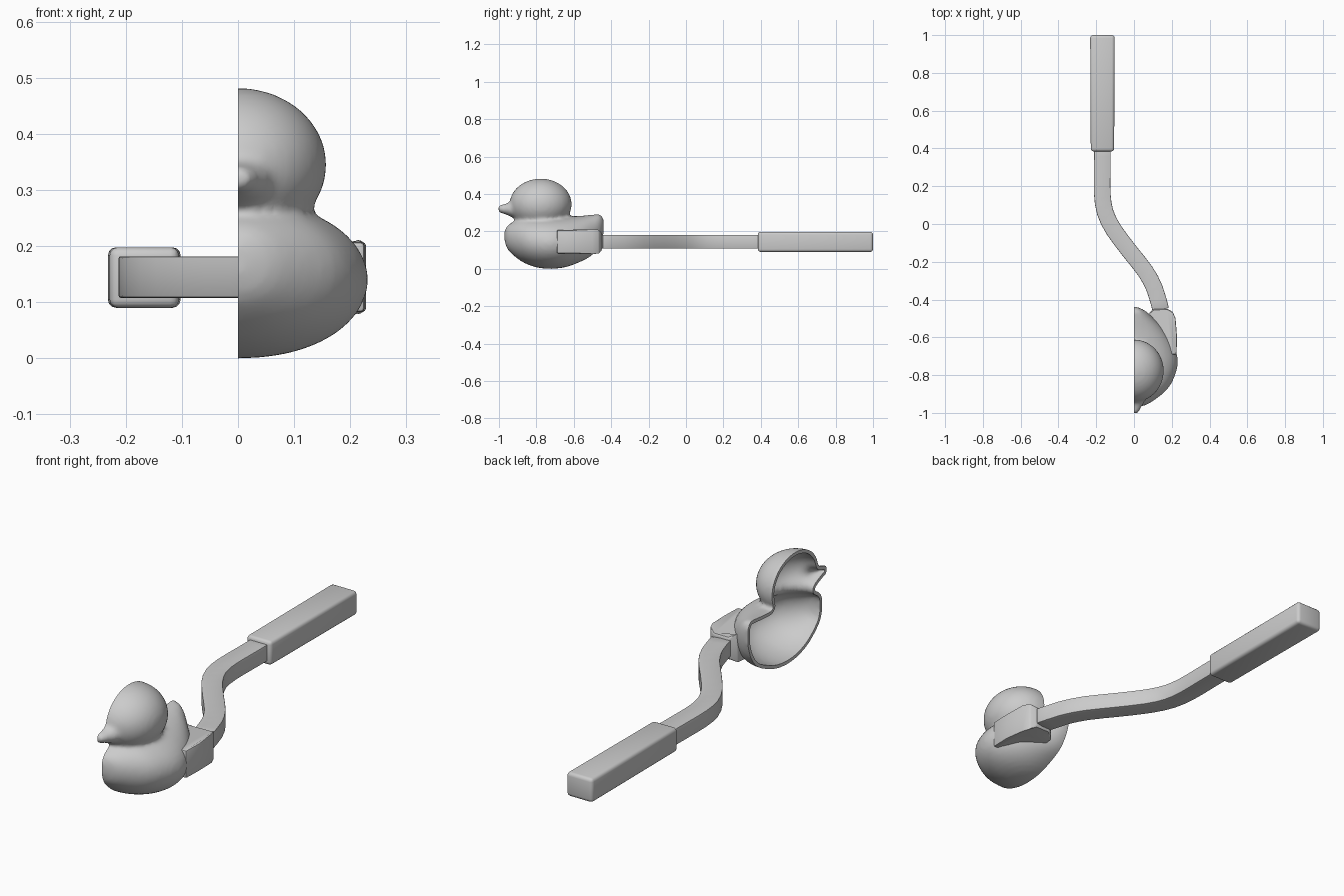
import bpy, bmesh
from math import sin, cos, pi, copysign
from mathutils import Vector, Matrix

if "Cube" in bpy.data.objects:
    bpy.data.objects.remove(bpy.data.objects["Cube"])

grey = bpy.data.materials.new("plain grey")
grey.use_nodes = True
grey.diffuse_color = (0.6, 0.6, 0.6, 1)
grey.node_tree.nodes["Principled BSDF"].inputs["Base Color"].default_value = (0.6, 0.6, 0.6, 1)


def make_object(name, bm):
    bmesh.ops.recalc_face_normals(bm, faces=bm.faces)
    mesh = bpy.data.meshes.new(name)
    bm.to_mesh(mesh)
    bm.free()
    mesh.materials.append(grey)
    obj = bpy.data.objects.new(name, mesh)
    bpy.context.collection.objects.link(obj)
    return obj


def add_modifier(obj, kind, **settings):
    mod = obj.modifiers.new(kind.title(), kind)
    for key, value in settings.items():
        setattr(mod, key, value)


def apply_all(obj):
    graph = bpy.context.evaluated_depsgraph_get()
    graph.update()
    obj.data = bpy.data.meshes.new_from_object(obj.evaluated_get(graph))
    obj.modifiers.clear()


def shade(obj, degrees):
    bpy.ops.object.select_all(action="DESELECT")
    obj.select_set(True)
    bpy.context.view_layer.objects.active = obj
    bpy.ops.object.shade_smooth_by_angle(angle=degrees * pi / 180)


def skin(bm, rings):
    """Join matching rings of points into a closed tube."""
    rings = [[bm.verts.new(p) for p in ring] for ring in rings]
    n = len(rings[0])
    for a, b in zip(rings, rings[1:]):
        for i in range(n):
            j = (i + 1) % n
            bm.faces.new((a[i], a[j], b[j], b[i]))
    bm.faces.new(rings[0])
    bm.faces.new(rings[-1])


def spline(stations, steps=4):
    """Smoothly interpolate between rows of numbers."""
    rows = [Vector(s) for s in stations]
    out = []
    for i in range(len(rows) - 1):
        p0, p1, p2 = rows[max(i - 1, 0)], rows[i], rows[i + 1]
        p3 = rows[min(i + 2, len(rows) - 1)]
        for k in range(steps):
            t = k / steps
            out.append(p1 + (p2 - p0) * (t / 2) + (p0 * 2 - p1 * 5 + p2 * 4 - p3) * (t * t / 2)
                       + (p1 * 3 - p0 - p2 * 3 + p3) * (t ** 3 / 2))
    return out + [rows[-1]]


def oval_loft(bm, stations, count=40):
    """Stations along y: (y, bottom, top, half width)."""
    rings = []
    for y, low, high, w in spline(stations):
        ring = []
        for i in range(count):
            a = 2 * pi * i / count
            c = copysign(abs(cos(a)) ** 0.92, cos(a))
            ring.append((max(w, 0.003) * c, y, (low + high) / 2 + (high - low) / 2 * sin(a)))
        rings.append(ring)
    skin(bm, rings)


# Whole duck form: body with raised tail, beak and head, fused together
bm = bmesh.new()
oval_loft(bm, [(-0.97, .15, .20, .02), (-0.95, .10, .235, .08), (-0.88, .04, .27, .172),
               (-0.80, .008, .28, .218), (-0.72, 0, .28, .232), (-0.64, .01, .28, .21),
               (-0.56, .04, .283, .16), (-0.50, .075, .289, .105),
               (-0.46, .13, .29, .06), (-0.44, .19, .265, .02)])
oval_loft(bm, [(-0.85, .25, .38, .08), (-0.93, .276, .36, .06),
               (-0.97, .293, .346, .04), (-0.997, .30, .34, .025), (-1.004, .31, .33, .012)])
bmesh.ops.create_uvsphere(bm, u_segments=40, v_segments=24, radius=1,
                          matrix=Matrix.Translation((0, -0.777, 0.345)) @ Matrix.Diagonal((.158, .166, .137, 1)))
duck_form = make_object("duck_form", bm)
add_modifier(duck_form, "REMESH", mode="VOXEL", voxel_size=0.01)
add_modifier(duck_form, "SMOOTH", factor=0.5, iterations=8)
apply_all(duck_form)

# Half duck shell, open towards -x
bm = bmesh.new()
bm.from_mesh(duck_form.data)
bmesh.ops.bisect_plane(bm, geom=bm.verts[:] + bm.edges[:] + bm.faces[:], dist=1e-4,
                       plane_co=(0, 0, 0), plane_no=(-1, 0, 0), clear_outer=True)
shell = make_object("duck_half_shell", bm)
add_modifier(shell, "SOLIDIFY", thickness=0.015, offset=-1)
apply_all(shell)
for v in shell.data.vertices:
    v.co.x = max(v.co.x, 0)
shade(shell, 50)

# Bracket hugging the side of the shell
outline = [(0.225, -0.69), (0.228, -0.6), (0.22, -0.50), (0.205, -0.465), (0.18, -0.45),
           (0.105, -0.45), (0.075, -0.475), (0.06, -0.54), (0.14, -0.69)]
bm = bmesh.new()
skin(bm, [[(x, y, z) for x, y in outline] for z in (0.083, 0.207)])
for v in bm.verts:
    # flare near the arm, then close down onto it
    if v.co.y > -0.455:
        v.co.z = 0.145 + (v.co.z - 0.145) * 0.72
    elif v.co.y > -0.51:
        v.co.z = 0.145 + (v.co.z - 0.145) * 1.08
bracket = make_object("side_bracket", bm)
add_modifier(bracket, "BEVEL", width=0.006, segments=2, limit_method="ANGLE")
add_modifier(bracket, "BOOLEAN", operation="DIFFERENCE", object=duck_form, solver="EXACT")
apply_all(bracket)
shade(bracket, 30)
bpy.data.objects.remove(duck_form)

# Curved arm with a rectangular section
path = spline([(-0.167, 0.42), (-0.168, 0.28), (-0.168, 0.16), (-0.153, 0.063), (-0.108, -0.03),
               (-0.024, -0.143), (0.06, -0.25), (0.11, -0.344), (0.142, -0.455)], 2)
rings = []
for i, p in enumerate(path):
    d = (path[min(i + 1, len(path) - 1)] - path[max(i - 1, 0)]).normalized()
    side = Vector((-d.y, d.x)) * 0.044
    rings.append([(*(p + side * s), z) for s, z in ((1, .108), (1, .182), (-1, .182), (-1, .108))])
bm = bmesh.new()
skin(bm, rings)
arm = make_object("curved_arm", bm)
add_modifier(arm, "BEVEL", width=0.004, segments=2, limit_method="ANGLE")
apply_all(arm)
shade(arm, 30)

# Grip block
bm = bmesh.new()
bmesh.ops.create_cube(bm, size=1, matrix=Matrix.Translation((-0.167, 0.692, 0.144))
                      @ Matrix.Diagonal((0.13, 0.616, 0.108, 1)))
for v in bm.verts:
    if v.co.y < 0.5:
        v.co.x = -0.167 + (v.co.x + 0.167) * 0.95
grip = make_object("grip", bm)
add_modifier(grip, "BEVEL", width=0.015, segments=3)
apply_all(grip)
shade(grip, 40)
